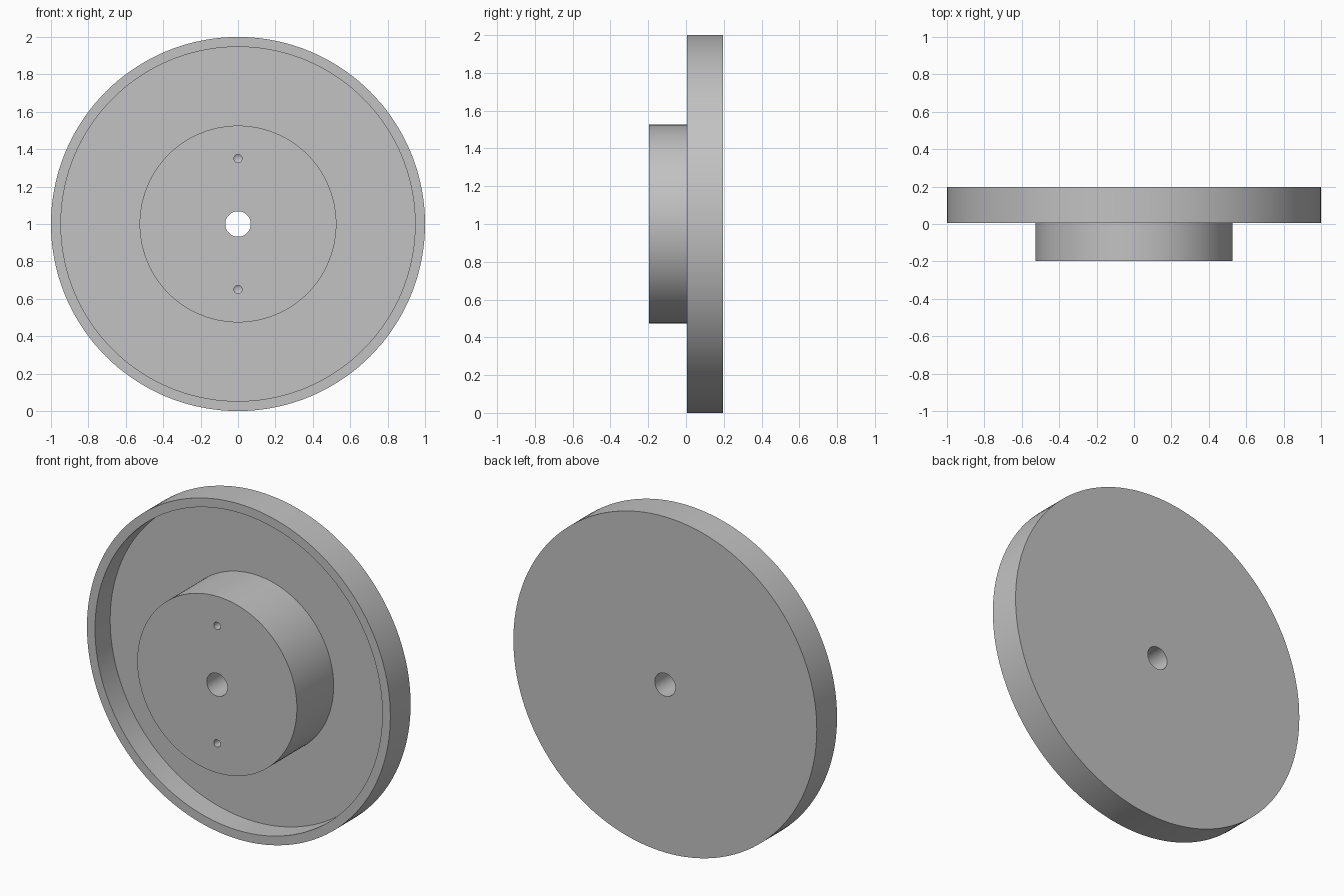
import bpy, bmesh, math
from mathutils import Vector

cube = bpy.data.objects.get("Cube")
if cube:
    bpy.data.objects.remove(cube, do_unlink=True)

CENTRE = Vector((0, 0, 1))

# Single grey material
grey = bpy.data.materials.new("plain grey")
grey.use_nodes = True
colour = (0.54, 0.54, 0.54, 1)
grey.diffuse_color = colour
grey.node_tree.nodes["Principled BSDF"].inputs["Base Color"].default_value = colour


def lathe(name, profile, centre, steps):
    """Spin a closed (radius, y) profile around an axis parallel to y."""
    bm = bmesh.new()
    verts = [bm.verts.new(centre + Vector((r, y, 0))) for r, y in profile]
    edges = [bm.edges.new((a, b)) for a, b in zip(verts, verts[1:] + verts[:1])]
    bmesh.ops.spin(bm, geom=verts + edges, cent=centre, axis=(0, 1, 0),
                   angle=math.tau, steps=steps, use_merge=True)
    bmesh.ops.remove_doubles(bm, verts=bm.verts, dist=1e-5)
    bmesh.ops.dissolve_degenerate(bm, edges=bm.edges, dist=1e-6)
    bmesh.ops.recalc_face_normals(bm, faces=bm.faces)
    mesh = bpy.data.meshes.new(name)
    bm.to_mesh(mesh)
    bm.free()
    obj = bpy.data.objects.new(name, mesh)
    bpy.context.collection.objects.link(obj)
    mesh.materials.append(grey)
    return obj


# Dished disc with raised rim, central hub and through bore
FRONT, BACK, RIM, FLOOR = -0.197, 0.197, 0.006, 0.149
wheel = lathe("flanged_wheel", [
    (0.068, FRONT), (0.526, FRONT), (0.526, FLOOR), (0.947, FLOOR),
    (0.947, RIM), (1.0, RIM), (1.0, BACK), (0.068, BACK)], CENTRE, 144)

# Two blind drilled holes in the hub face, with pointed ends
bpy.context.view_layer.objects.active = wheel
wheel.select_set(True)
for side in (-1, 1):
    drill = lathe("drill_cutter", [
        (0, FRONT - 0.05), (0.022, FRONT - 0.05),
        (0.022, FRONT + 0.15), (0, FRONT + 0.163)],
        CENTRE + Vector((0, 0, 0.35 * side)), 32)
    drill.hide_render = True
    cut = wheel.modifiers.new("drilled hole", 'BOOLEAN')
    cut.operation = 'DIFFERENCE'
    cut.solver = 'EXACT'
    cut.object = drill
    bpy.ops.object.modifier_apply(modifier=cut.name)
    bpy.data.objects.remove(drill, do_unlink=True)

bpy.ops.object.shade_smooth_by_angle(angle=math.radians(30))
